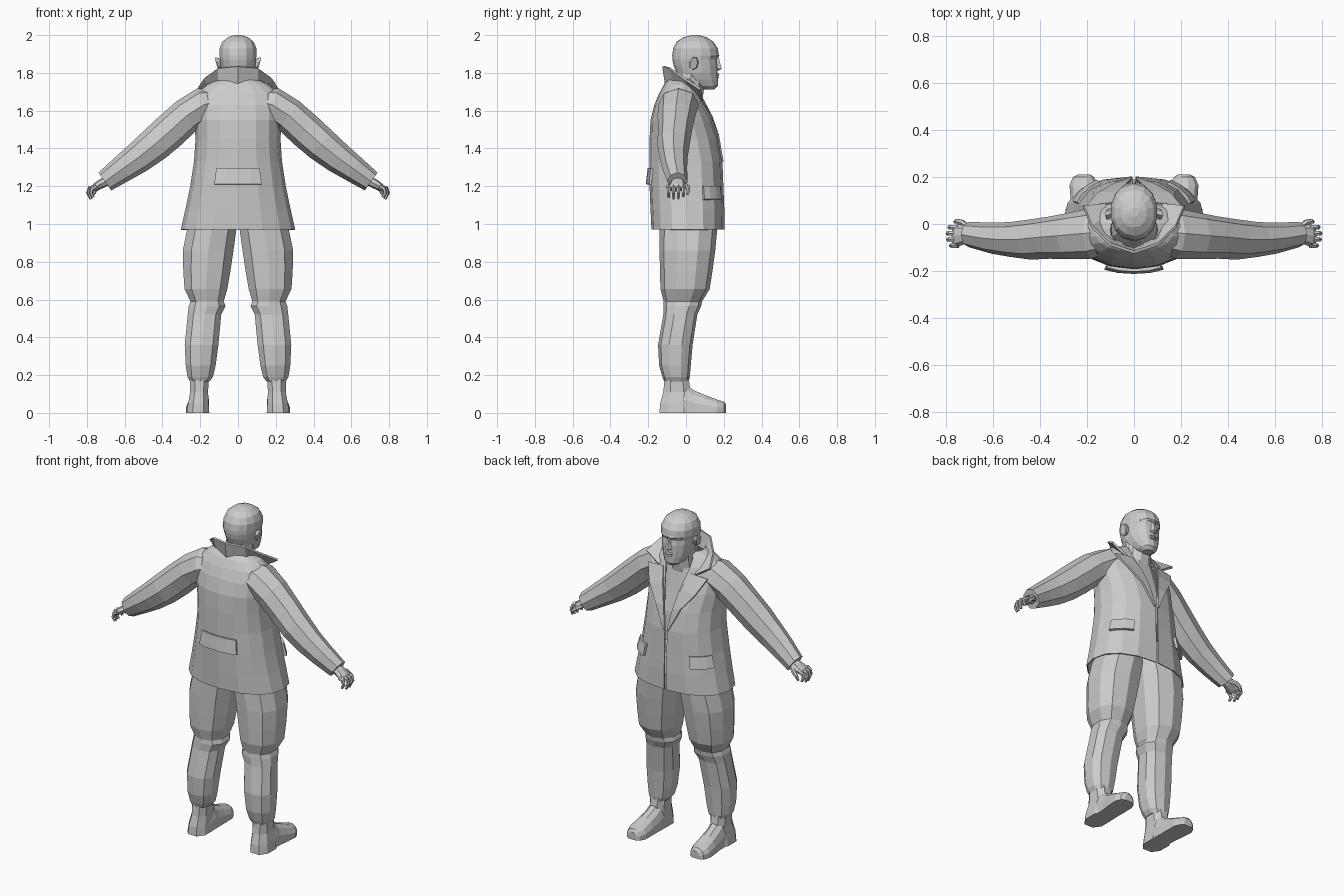
import bpy, bmesh, math
from mathutils import Vector

GREY = bpy.data.materials.new("plain grey")
GREY.diffuse_color = (0.6, 0.6, 0.6, 1)


def loft(name, rings, closed=True, caps=True, mirror=False, thick=0):
    """Skin a list of point rings into a flat-shaded object."""
    bm = bmesh.new()
    rows = [[bm.verts.new(p) for p in r] for r in rings]
    n = len(rows[0])
    for a, b in zip(rows, rows[1:]):
        for i in range(n if closed else n - 1):
            j = (i + 1) % n
            bm.faces.new((a[i], a[j], b[j], b[i]))
    if caps and closed:
        bm.faces.new(rows[0][::-1])
        bm.faces.new(rows[-1])
    bmesh.ops.recalc_face_normals(bm, faces=bm.faces)
    me = bpy.data.meshes.new(name)
    bm.to_mesh(me)
    bm.free()
    me.materials.append(GREY)
    ob = bpy.data.objects.new(name, me)
    bpy.context.collection.objects.link(ob)
    if thick:
        m = ob.modifiers.new("thickness", 'SOLIDIFY')
        m.thickness, m.offset = thick, 0
    if mirror:
        m = ob.modifiers.new("mirror", 'MIRROR')
        m.use_mirror_merge = False
    return ob


def spow(v, e):
    return math.copysign(abs(v) ** e, v)


def oval(c, u, v, n, e=1.0, turn=0.0):
    """Ring around c with half-axes u and v; e < 1 squares it off."""
    c, u, v = Vector(c), Vector(u), Vector(v)
    angles = [2 * math.pi * (i + turn) / n for i in range(n)]
    return [c + u * spow(math.cos(a), e) + v * spow(math.sin(a), e) for a in angles]


def level(z, x0, x1, y0, y1, n, e=1.0, turn=0.0):
    """Horizontal ring given by its extents."""
    return oval(((x0 + x1) / 2, (y0 + y1) / 2, z), ((x1 - x0) / 2, 0, 0), (0, (y1 - y0) / 2, 0), n, e, turn)


def tube(name, path, n, mirror=True):
    """Limb in the xz plane: path of (x, y, z, half height, half depth)."""
    pts = [Vector(p[:3]) for p in path]
    rings = []
    for i, p in enumerate(path):
        d = pts[min(i + 1, len(pts) - 1)] - pts[max(i - 1, 0)]
        perp = Vector((-d.z, 0, d.x)).normalized()
        rings.append(oval(pts[i], perp * p[3], (0, p[4], 0), n))
    return loft(name, rings, mirror=mirror)


# Jacket: z, half width, back y, front y, half opening
COAT = [(0.97, .30, -.18, .20, .006), (1.08, .275, -.185, .20, .006), (1.2, .25, -.19, .195, .006),
        (1.33, .23, -.19, .19, .008), (1.45, .222, -.19, .17, .025), (1.55, .23, -.185, .14, .045),
        (1.63, .23, -.165, .105, .065), (1.69, .215, -.14, .08, .08), (1.735, .165, -.115, .055, .08),
        (1.765, .10, -.09, .04, .06)]


def coat_point(t, z, out=0.0):
    """Point on the jacket; t runs from 0 at the front edge to 1 at the middle of the back."""
    for a, b in zip(COAT, COAT[1:]):
        if z <= b[0]:
            break
    k = (z - a[0]) / (b[0] - a[0])
    rx, yb, yf, gap = [p + (q - p) * k for p, q in zip(a[1:], b[1:])]
    cy, ry = (yb + yf) / 2, (yf - yb) / 2
    a0 = math.asin(min(1, (gap / rx) ** (1 / .88)))
    ang = a0 + (math.pi - a0) * t
    return Vector(((rx + out) * spow(math.sin(ang), .88), cy + (ry + out) * spow(math.cos(ang), .88), z))


side = [i / 8 for i in range(9)]
rows = []
for z in [c[0] for c in COAT]:
    half = [coat_point(t, z) for t in side]
    rows.append(half + [Vector((-p.x, p.y, p.z)) for p in half[-2::-1]])
loft("jacket", rows, closed=False, thick=.006)

# Pocket flaps standing proud of the jacket
loft("front_pocket_flap", [[coat_point(t, z, o) for t in (.17, .24, .31, .37)]
     for z, o in ((1.13, .012), (1.2, .006))], closed=False, mirror=True, thick=.014)
loft("back_pocket_flap", [[coat_point(t, z, o) * Vector((s, 1, 1)) for t, s in
     ((.86, 1), (.93, 1), (1, 1), (.93, -1), (.86, -1))]
     for z, o in ((1.21, .016), (1.295, .006))], closed=False, thick=.014)

# Turned-up collar: neck line and flared outer edge, right half then its reflection
base = [(.12, .085, 1.655), (.135, .02, 1.72), (.10, -.06, 1.745), (0, -.105, 1.735)]
edge = [(.215, .075, 1.715), (.18, -.01, 1.77), (.105, -.085, 1.825), (0, -.12, 1.835)]
both = [[Vector(p) for p in r] + [Vector((-p[0], p[1], p[2])) for p in r[-2::-1]] for r in (base, edge)]
loft("collar", both, closed=False, thick=.012)

# Lapels folded over the chest
loft("lapel", [[(.09, .088, 1.66), (.20, .075, 1.65)], [(.06, .135, 1.57), (.155, .13, 1.56)],
     [(.03, .17, 1.46), (.085, .17, 1.47)], [(.008, .194, 1.33), (.016, .194, 1.33)]],
     closed=False, mirror=True, thick=.01)

# Shirt and neck
loft("shirt", [level(z, -w, w, b, f, 10) for z, w, b, f in
     ((1.25, .17, -.12, .165), (1.42, .17, -.12, .15), (1.55, .16, -.12, .115),
      (1.65, .13, -.1, .09), (1.70, .085, -.07, .085))])
loft("neck", [level(z, -w, w, b, f, 10) for z, w, b, f in
     ((1.62, .09, -.07, .085), (1.72, .08, -.06, .10), (1.80, .08, -.055, .11))])

# Head
loft("head", [level(z, -w, w, b, f, 14, .93, .5) for z, w, b, f in
     ((1.712, .03, .09, .15), (1.73, .055, .04, .168), (1.765, .075, -.02, .17),
      (1.80, .088, -.05, .168), (1.84, .094, -.066, .168), (1.87, .098, -.072, .163),
      (1.893, .10, -.073, .174), (1.93, .10, -.068, .168), (1.965, .085, -.05, .145),
      (1.988, .055, -.015, .11), (2.0, .02, .03, .07))])
loft("nose", [level(z, -w, w, .14, f, 6) for z, w, f in
     ((1.812, .012, .172), (1.82, .022, .193), (1.845, .014, .186), (1.885, .009, .174))])
for lip, z, f in (("upper_lip", 1.79, .177), ("lower_lip", 1.775, .175)):
    loft(lip, [level(z + dz, -w, w, .12, f - k, 8) for dz, w, k in
         ((-.007, .025, .008), (0, .032, 0), (.007, .025, .006))])
loft("brow", [oval((x, y, z), (0, .011, 0), (0, 0, .008), 6) for x, y, z in
     ((.008, .166, 1.89), (.04, .158, 1.893), (.07, .13, 1.888))], mirror=True)
loft("ear", [oval((x, y, 1.85), (0, ry, .006), (x2, 0, rz), 7) for x, y, ry, rz, x2 in
     ((.088, .05, .016, .025, 0), (.108, .042, .025, .034, .008), (.114, .04, .022, .032, .009))], mirror=True)

# Sleeves
tube("sleeve", [(.09, -.035, 1.655, .07, .08), (.18, -.04, 1.632, .093, .108), (.27, -.05, 1.575, .093, .10),
     (.36, -.058, 1.493, .095, .09), (.44, -.066, 1.422, .092, .086), (.53, -.066, 1.35, .083, .074),
     (.61, -.06, 1.293, .072, .066), (.705, -.045, 1.225, .058, .054)], 8)

# Hands: palm, four curled fingers and a thumb
tube("palm", [(.68, -.045, 1.235, .025, .032), (.72, -.045, 1.215, .026, .04),
     (.755, -.05, 1.195, .02, .048), (.768, -.052, 1.183, .014, .045)], 8)
for i, (reach, drop) in enumerate(((.0, .0), (.008, .012), (.006, .014), (-.006, .004))):
    y = -.014 - i * .026
    tube("finger_%d" % (i + 1), [(.75, y, 1.20, .012, .012), (.778 + reach, y, 1.188, .012, .011),
         (.785 + reach, y, 1.165, .011, .01), (.772 + reach, y, 1.145 - drop, .007, .007)], 6)
tube("thumb", [(.70, -.02, 1.215, .014, .014), (.73, .005, 1.20, .014, .014),
     (.755, .012, 1.18, .011, .011), (.765, .008, 1.155, .006, .007)], 6)

# Trouser legs: z, inner x, outer x, back y, front y
LEG = [(1.12, .0, .20, -.13, .13), (.97, .003, .275, -.14, .165), (.86, .018, .298, -.14, .155),
       (.75, .035, .295, -.138, .14), (.655, .052, .288, -.135, .125), (.59, .072, .255, -.118, .085),
       (.565, .062, .265, -.12, .08), (.52, .085, .27, -.12, .06), (.36, .10, .286, -.148, .035),
       (.25, .115, .28, -.142, .025), (.19, .13, .27, -.125, .02), (.165, .15, .255, -.115, .015)]
loft("trouser_leg", [level(z, a, b, c, d, 10, .85, .5) for z, a, b, c, d in LEG], mirror=True)

# Boots: ankle shaft, then a foot of y, centre x, half width, top height
loft("boot_shaft", [level(z, a, b, c, d, 8, .8, .5) for z, a, b, c, d in
     ((0, .148, .275, -.146, .03), (.05, .152, .268, -.142, .03), (.11, .155, .256, -.125, .03),
      (.20, .152, .256, -.115, .015))], mirror=True)
rings = []
for y, x, w, h in ((-.08, .21, .055, .09), (.0, .207, .054, .15), (.04, .208, .054, .12),
                   (.10, .212, .058, .095), (.165, .215, .06, .07), (.20, .215, .045, .06), (.212, .213, .025, .045)):
    rings.append([(x + w * k, y, h * t) for k, t in
                  ((-1, 0), (1, 0), (1, .45), (.75, .8), (.3, 1), (-.3, 1), (-.75, .8), (-1, .45))])
loft("boot_foot", rings, mirror=True)
